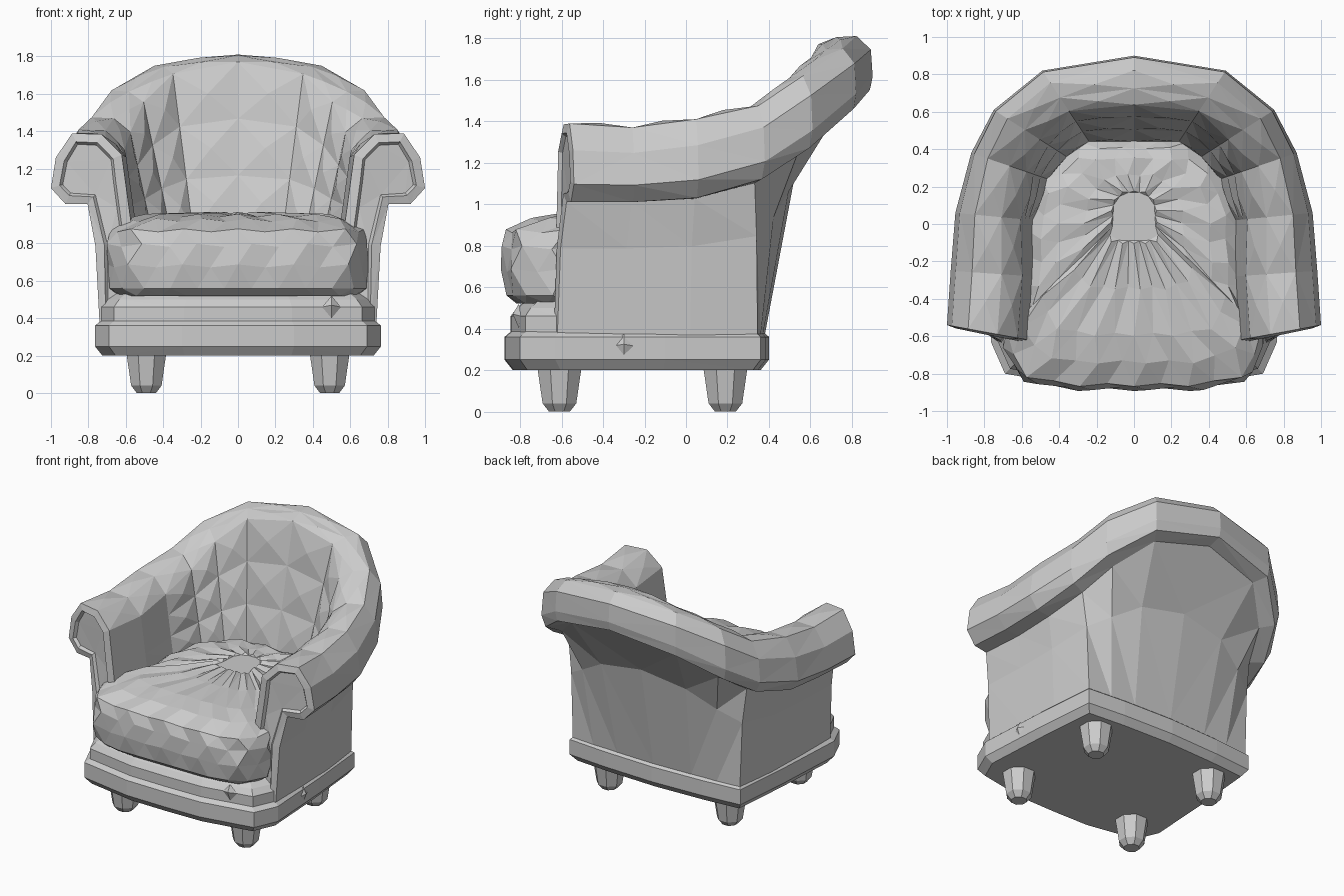
import bpy, bmesh, math
from mathutils import Vector

cube = bpy.data.objects.get("Cube")
if cube:
    bpy.data.objects.remove(cube, do_unlink=True)

grey = bpy.data.materials.new("soft_grey")
grey.use_nodes = True
shade = (0.6, 0.6, 0.6, 1)
grey.diffuse_color = shade
grey.node_tree.nodes["Principled BSDF"].inputs["Base Color"].default_value = shade


def finish(bm, name):
    """Turn a bmesh into a flat shaded, triangulated object."""
    bmesh.ops.recalc_face_normals(bm, faces=bm.faces)
    bmesh.ops.triangulate(bm, faces=bm.faces)
    mesh = bpy.data.meshes.new(name)
    bm.to_mesh(mesh)
    bm.free()
    mesh.materials.append(grey)
    obj = bpy.data.objects.new(name, mesh)
    bpy.context.collection.objects.link(obj)
    return obj


def loft(bm, rings):
    """Skin closed rings of equal length and cap both ends."""
    rows = [[bm.verts.new(p) for p in ring] for ring in rings]
    n = len(rows[0])
    bands = [[bm.faces.new((a[i], a[(i + 1) % n], b[(i + 1) % n], b[i]))
              for i in range(n)] for a, b in zip(rows, rows[1:])]
    caps = [bm.faces.new(rows[0][::-1]), bm.faces.new(rows[-1])]
    return bands, caps


def mirrored(half):
    """Close a half outline that starts and ends on the centre line."""
    return half + [(-x, y) for x, y in half[-2:0:-1]]


def inset_ring(outline, inset, z):
    """Shrink an outline by a distance on every side, at height z."""
    mid = (min(y for x, y in outline) + max(y for x, y in outline)) / 2
    w = max(x for x, y in outline)
    d = max(y for x, y in outline) - mid
    return [(x * (1 - inset / w), mid + (y - mid) * (1 - inset / d), z) for x, y in outline]


# Plinth and front rail share the bowed front; the rail stops inside the shell
front = [(0, -.875), (.3, -.87), (.69, -.8), (.765, -.63)]
plinth_plan = mirrored(front + [(.735, -.1), (.695, .36), (.4, .385), (0, .4)])
rail_plan = mirrored(front + [(.72, -.3), (.6, .2), (0, .2)])
for name, plan, steps in (
        ("plinth", plinth_plan, [(.04, .2), (0, .25), (0, .36), (.03, .385)]),
        ("seat_rail", rail_plan, [(.03, .37), (.03, .46), (.06, .5), (.11, .54)])):
    bm = bmesh.new()
    loft(bm, [inset_ring(plan, inset, z) for inset, z in steps])
    finish(bm, name)

# Upholstered shell: inner plan, outer plan, base plan, roll bottom, roll top, blend to back
stations = [
    ((.565, -.62), (1.0, -.54), (.74, -.62), 1.01, 1.40, 0),
    ((.54, -.28), (.98, -.25), (.73, -.3), 1.01, 1.38, 0),
    ((.54, .02), (.955, .06), (.715, .02), 1.03, 1.42, .1),
    ((.46, .24), (.87, .38), (.68, .345), 1.12, 1.48, .5),
    ((.36, .36), (.75, .61), (.5, .36), 1.27, 1.62, .8),
    ((.24, .44), (.49, .82), (.3, .37), 1.46, 1.75, 1),
    ((0, .44), (0, .90), (0, .38), 1.55, 1.81, 1),
]
# Roll section as (across, up) fractions, for the arm and for the back
arm_roll = [(.55, 0), (.82, 0), (1, .22), (.94, .64), (.74, .97), (.38, .96), (.13, .68)]
back_roll = [(.75, -.1), (.97, 0), (1, .25), (.98, .75), (.83, 1), (.62, .98), (.43, .85)]


def section(inner, outer, base, low, top, blend):
    inner, outer = Vector(inner), Vector(outer)
    roll = []
    for a, b in zip(arm_roll, back_roll):
        t, s = Vector(a).lerp(Vector(b), blend)
        roll.append(inner.lerp(outer, t).to_3d() + Vector((0, 0, low + s * (top - low))))
    foot = Vector((*base, .37))
    waist = foot.lerp(roll[0], .35)
    waist.z = foot.z + .65 * (roll[0].z - foot.z)
    seat = Vector((*inner, .86))
    wall = [roll[-1].lerp(seat, f) for f in (1 / 3, 2 / 3)]
    hem = Vector((inner.x * .95, min(inner.y, .3), .37))
    return [foot, waist, *roll, *wall, seat, hem]


right = [section(*s) for s in stations]
left = [[Vector((-p.x, p.y, p.z)) for p in ring] for ring in right[-2::-1]]
bm = bmesh.new()
bands, caps = loft(bm, right + left)
bmesh.ops.recalc_face_normals(bm, faces=bm.faces)
# Tufts on the backrest, gentle facets on the roll
first = 1 + len(arm_roll)
tufts = [f for band in bands[2:-2] for f in band[first:first + 3]]
rolls = [f for band in bands for f in band[first - 2:first]]
bmesh.ops.poke(bm, faces=tufts, offset=.022)
bmesh.ops.poke(bm, faces=rolls, offset=.015)
# Recessed scroll panels on the arm fronts
bmesh.ops.inset_individual(bm, faces=caps, thickness=.05, depth=.012)
bmesh.ops.inset_individual(bm, faces=caps, thickness=.015, depth=-.02)
finish(bm, "arms_and_back")

# Seat cushion: staggered rings give the quilted facets
half = [(0, -.885), (.38, -.885), (.61, -.83), (.7, -.66), (.69, -.57), (.6, -.5),
        (.57, .1), (.48, .28), (.27, .46), (0, .46)]
outline = [Vector(p) for p in mirrored(half)]


def resample(points, count, shift):
    """Evenly spaced points along a closed outline."""
    pairs = list(zip(points, points[1:] + points[:1]))
    total = sum((b - a).length for a, b in pairs)
    result = []
    for i in range(count):
        d = (i + shift) / count * total
        for a, b in pairs:
            if d <= (b - a).length:
                result.append(a.lerp(b, d / (b - a).length))
                break
            d -= (b - a).length
    return result


centre = Vector((0, .1))
bm = bmesh.new()
rows = []
for i, (z, scale) in enumerate([(.52, .93), (.56, .98), (.68, 1), (.79, .995), (.87, .975),
                                (.925, .85), (.95, .7), (.955, .45), (.96, .2)]):
    ring = []
    for j, p in enumerate(resample(outline, 32, .5 * (i % 2))):
        puff = .008 * (-1) ** j if i > 1 else 0
        x, y = centre.lerp(p, scale + puff)
        # the back edge leans inside the shell
        ring.append(bm.verts.new((x, min(y, .3 + (z - .5) * .4), z + puff)))
    rows.append(ring)
for i, (a, b) in enumerate(zip(rows, rows[1:])):
    for j in range(len(a)):
        k = (j + 1) % len(a)
        if i % 2:
            tris = (a[j], b[k], b[j]), (a[j], a[k], b[k])
        else:
            tris = (a[j], a[k], b[j]), (a[k], b[k], b[j])
        for tri in tris:
            bm.faces.new(tri)
bm.faces.new(rows[0][::-1])
bm.faces.new(rows[-1])
finish(bm, "seat_cushion")

# Tapered eight sided feet
for side, x in (("right", -.49), ("left", .49)):
    for end, y in (("front", -.61), ("back", .19)):
        bm = bmesh.new()
        rings = []
        for z, r in ((0, .055), (.04, .088), (.23, .118)):
            angles = [math.radians(22.5 + 45 * i) for i in range(8)]
            rings.append([(x + r * math.cos(a), y + r * math.sin(a), z) for a in angles])
        loft(bm, rings)
        finish(bm, f"{end}_{side}_foot")


# Small gathered pleats on the rail and plinth
def pleat(name, middle, across, out):
    bm = bmesh.new()
    middle, across, out = Vector(middle), Vector(across), Vector(out)
    up = Vector((0, 0, .06))
    ring = [bm.verts.new(middle + d) for d in (across, up, -across, -up)]
    tip = bm.verts.new(middle + out)
    for i in range(4):
        bm.faces.new((ring[i], ring[(i + 1) % 4], tip))
    bm.faces.new(ring[::-1])
    finish(bm, name)


pleat("rail_pleat", (.5, -.805, .46), (.05, .01, 0), (0, -.03, .01))
pleat("plinth_pleat", (.74, -.3, .315), (0, .055, 0), (.025, 0, .01))
